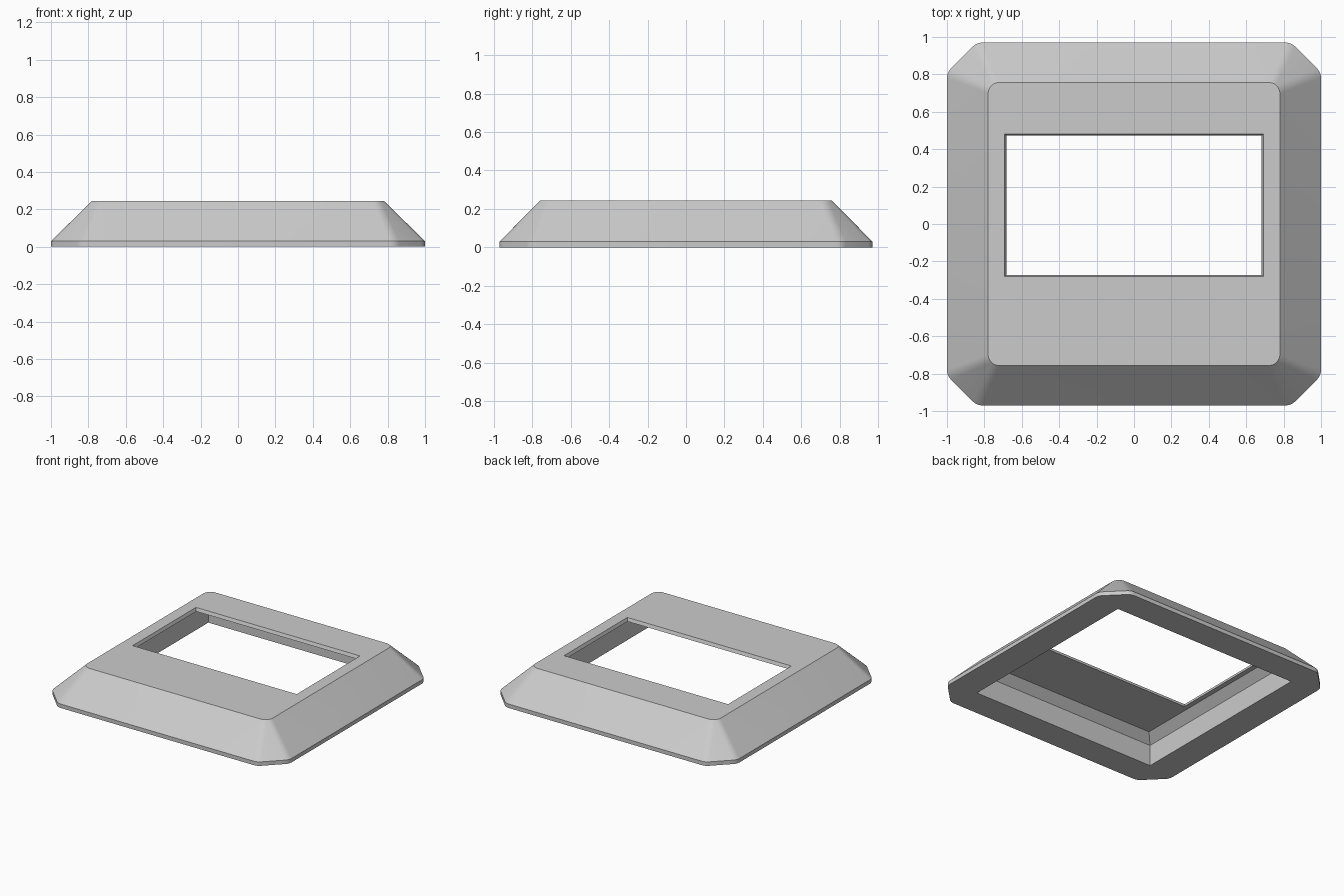
import bpy, bmesh
from math import pi, sin, cos, tan

old = bpy.data.objects.get("Cube")
if old:
    bpy.data.objects.remove(old)

grey = bpy.data.materials.new("plain grey")
grey.use_nodes = True
grey.diffuse_color = (0.6, 0.6, 0.6, 1)
grey.node_tree.nodes["Principled BSDF"].inputs["Base Color"].default_value = (0.6, 0.6, 0.6, 1)

STEPS = 5  # points per rounded chamfer end


def four_corners(quarter):
    """Mirror the +x +y corner points into a full counter-clockwise outline."""
    flip = quarter[::-1]
    return (quarter + [(-x, y) for x, y in flip]
            + [(-x, -y) for x, y in quarter] + [(x, -y) for x, y in flip])


def rounded_outline(hx, hy, r):
    n = 2 * STEPS - 1
    angles = [pi / 2 * i / n for i in range(n + 1)]
    return four_corners([(hx - r + r * cos(a), hy - r + r * sin(a)) for a in angles])


def chamfered_outline(hx, hy, cut, r):
    """Rectangle with cut corners whose chamfer ends are softened by radius r."""
    t = r * tan(pi / 8)
    arc = [pi / 4 * i / (STEPS - 1) for i in range(STEPS)]
    first = [(hx - r + r * cos(a), hy - cut - t + r * sin(a)) for a in arc]
    second = [(hx - cut - t + r * sin(a), hy - r + r * cos(a)) for a in arc[::-1]]
    return four_corners(first + second)


def box_outline(hx, hy, cy=0):
    return [(x, y + cy) for x, y in four_corners([(hx, hy)])]


def loft(name, layers):
    """Closed solid through a stack of (outline, height) layers."""
    bm = bmesh.new()
    rings = [[bm.verts.new((x, y, z)) for x, y in outline] for outline, z in layers]
    n = len(rings[0])
    for low, high in zip(rings, rings[1:]):
        for i in range(n):
            j = (i + 1) % n
            bm.faces.new((low[i], low[j], high[j], high[i]))
    bm.faces.new(rings[0][::-1])
    bm.faces.new(rings[-1])
    mesh = bpy.data.meshes.new(name)
    bm.to_mesh(mesh)
    bm.free()
    mesh.materials.append(grey)
    obj = bpy.data.objects.new(name, mesh)
    bpy.context.collection.objects.link(obj)
    return obj


# Sloped cover with a short upright rim
base = chamfered_outline(1.0, 0.97, 0.16, 0.07)
cover = loft("bezel_cover", [(base, 0), (base, 0.03),
                             (rounded_outline(0.78, 0.757, 0.06), 0.245)])

# Hollow underside: upright walls, then a sloped shoulder
hollow = box_outline(0.78, 0.757)
cavity = loft("cavity_cutter", [(hollow, -0.1), (hollow, 0.16),
                                (box_outline(0.72, 0.697), 0.22)])

# Window with slightly flared sides
window = loft("window_cutter", [(box_outline(0.675, 0.365, 0.1), 0.2),
                                (box_outline(0.70, 0.39, 0.1), 0.27)])

bpy.context.view_layer.objects.active = cover
cover.select_set(True)
for cutter in (cavity, window):
    cutter.hide_render = True
    mod = cover.modifiers.new(cutter.name, "BOOLEAN")
    mod.operation = "DIFFERENCE"
    mod.solver = "EXACT"
    mod.object = cutter
    bpy.ops.object.modifier_apply(modifier=mod.name)
    bpy.data.objects.remove(cutter)

bpy.ops.object.shade_smooth_by_angle(angle=pi / 6)
